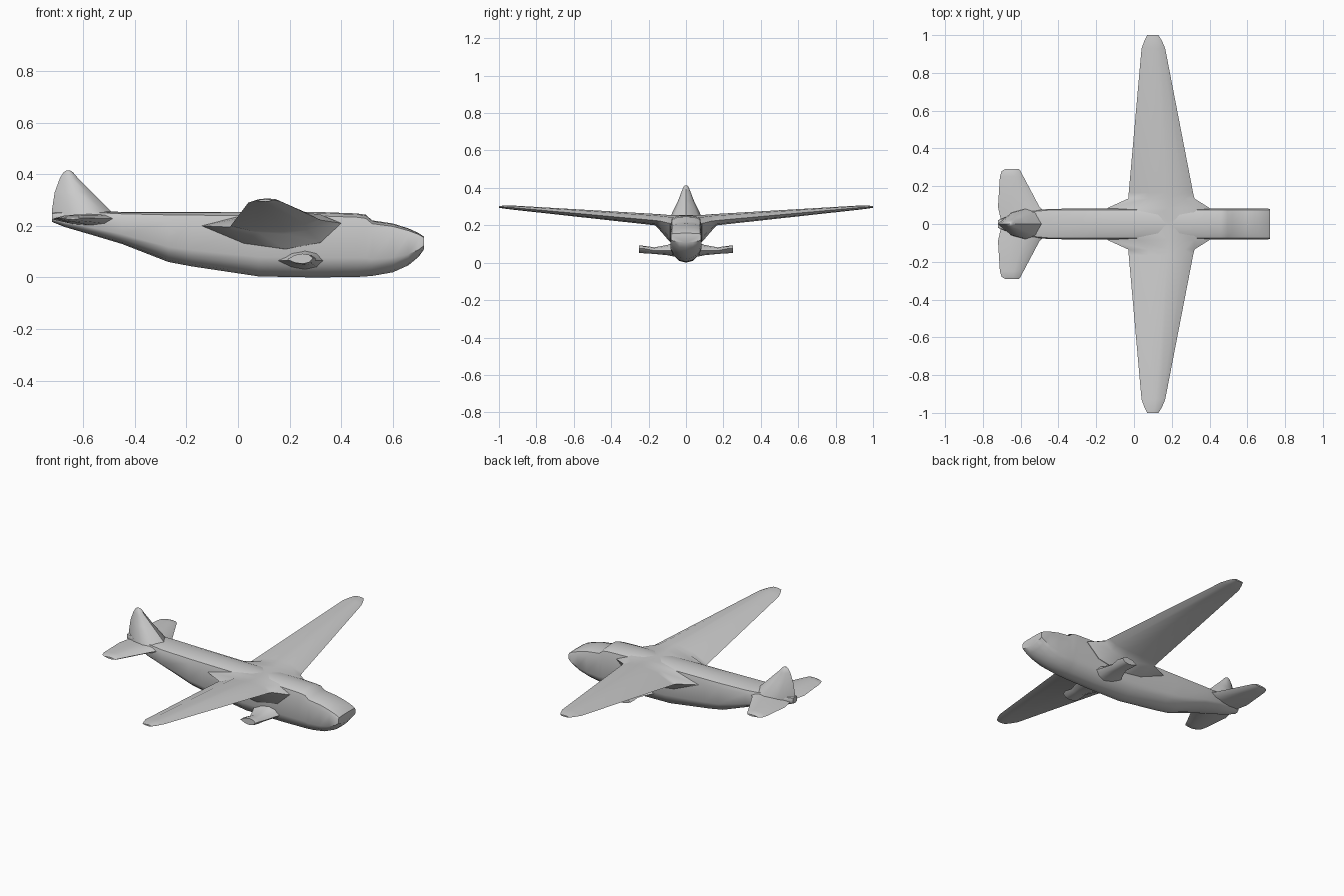
import bpy, bmesh, math


def loft(name, rings):
    """Skin a closed body through equal-length rings of points."""
    bm = bmesh.new()
    rows = [[bm.verts.new(p) for p in r] for r in rings]
    n = len(rows[0])
    for a, b in zip(rows, rows[1:]):
        for i in range(n):
            j = (i + 1) % n
            bm.faces.new((a[i], a[j], b[j], b[i]))
    bm.faces.new(rows[0])
    bm.faces.new(rows[-1])
    bmesh.ops.recalc_face_normals(bm, faces=bm.faces[:])
    mesh = bpy.data.meshes.new(name)
    bm.to_mesh(mesh)
    bm.free()
    obj = bpy.data.objects.new(name, mesh)
    bpy.context.collection.objects.link(obj)
    bpy.ops.object.select_all(action='DESELECT')
    obj.select_set(True)
    bpy.context.view_layer.objects.active = obj
    bpy.ops.object.shade_smooth_by_angle(angle=math.radians(40))
    return obj


def hull_ring(x, zb, zt, w):
    """Flat-sided hull section with a soft top and a V bottom."""
    h = zt - zb
    half = [(0.6, zt - 0.015 * h), (0.92, zt - 0.06 * h), (1, zt - 0.2 * h),
            (1, zb + 0.3 * h), (0.85, zb + 0.17 * h), (0.45, zb + 0.04 * h)]
    right = [(x, w * k, z) for k, z in half]
    left = [(x, -y, z) for _, y, z in reversed(right)]
    return [(x, 0, zt)] + right + [(x, 0, zb)] + left


def foil_ring(y, x0, x1, zr, zf, zt, zb):
    """Wing section from rear edge x0 to front edge x1."""
    c = x1 - x0
    up = [(0.3, zr + 0.75 * (zt - zr)), (0.6, zt), (0.85, zf + 0.75 * (zt - zf))]
    dn = [(0.85, zf + 0.75 * (zb - zf)), (0.6, zb), (0.3, zr + 0.75 * (zb - zr))]
    pts = [(0, zr)] + up + [(1, zf)] + dn
    return [(x0 + k * c, y, z) for k, z in pts]


# Fuselage: x, bottom, top, half width
hull = [(-0.72, 0.215, 0.25, 0.02), (-0.67, 0.195, 0.255, 0.04),
        (-0.55, 0.16, 0.257, 0.07), (-0.45, 0.13, 0.254, 0.08),
        (-0.27, 0.06, 0.254, 0.082), (-0.18, 0.043, 0.254, 0.082),
        (0.08, 0.004, 0.254, 0.082), (0.30, 0.0, 0.254, 0.082),
        (0.46, 0.002, 0.248, 0.082), (0.495, 0.004, 0.243, 0.082),
        (0.52, 0.006, 0.221, 0.082), (0.60, 0.02, 0.209, 0.082),
        (0.66, 0.047, 0.19, 0.082), (0.70, 0.08, 0.172, 0.082),
        (0.72, 0.108, 0.158, 0.08)]
loft("fuselage", [hull_ring(*s) for s in hull])

# Lifting surfaces: y, rear x, front x, rear z, front z, top z, bottom z
surfaces = {
    "wing": [(0.0, -0.14, 0.40, 0.20, 0.21, 0.255, 0.10),
             (0.085, -0.14, 0.40, 0.20, 0.21, 0.255, 0.11),
             (0.135, -0.03, 0.32, 0.195, 0.222, 0.259, 0.168),
             (0.165, -0.028, 0.313, 0.2, 0.226, 0.261, 0.2),
             (0.93, 0.04, 0.165, 0.29, 0.295, 0.306, 0.284),
             (0.97, 0.055, 0.148, 0.295, 0.298, 0.306, 0.289),
             (1.0, 0.07, 0.13, 0.298, 0.299, 0.303, 0.294)],
    "tailplane": [(0.0, -0.70, -0.40, 0.225, 0.23, 0.25, 0.195),
                  (0.09, -0.72, -0.50, 0.225, 0.228, 0.245, 0.205),
                  (0.25, -0.71, -0.585, 0.23, 0.23, 0.243, 0.215),
                  (0.28, -0.70, -0.60, 0.23, 0.23, 0.24, 0.22),
                  (0.292, -0.68, -0.61, 0.23, 0.23, 0.235, 0.225)],
    "sponson": [(0.05, 0.14, 0.34, 0.065, 0.065, 0.115, 0.03),
                (0.10, 0.17, 0.32, 0.065, 0.065, 0.095, 0.04),
                (0.17, 0.20, 0.30, 0.065, 0.065, 0.082, 0.047),
                (0.22, 0.19, 0.30, 0.07, 0.075, 0.09, 0.05),
                (0.25, 0.19, 0.29, 0.07, 0.075, 0.092, 0.053)],
}
for name, stations in surfaces.items():
    for side, label in ((1, "left"), (-1, "right")):
        loft(f"{label}_{name}", [foil_ring(side * s[0], *s[1:]) for s in stations])


# Tail fin: z, rear x, front x, half thickness
fin = [(0.225, -0.72, -0.46, 0.085), (0.265, -0.72, -0.50, 0.075),
       (0.33, -0.71, -0.565, 0.043), (0.385, -0.69, -0.62, 0.022),
       (0.408, -0.675, -0.64, 0.012), (0.414, -0.665, -0.65, 0.004)]
fin_rings = []
for z, x0, x1, t in fin:
    # Reuse the wing section laid flat, with its thickness across y
    fin_rings.append([(x, y, z) for x, _, y in foil_ring(0, x0, x1, 0, 0, t, -t)])
loft("tail_fin", fin_rings)
